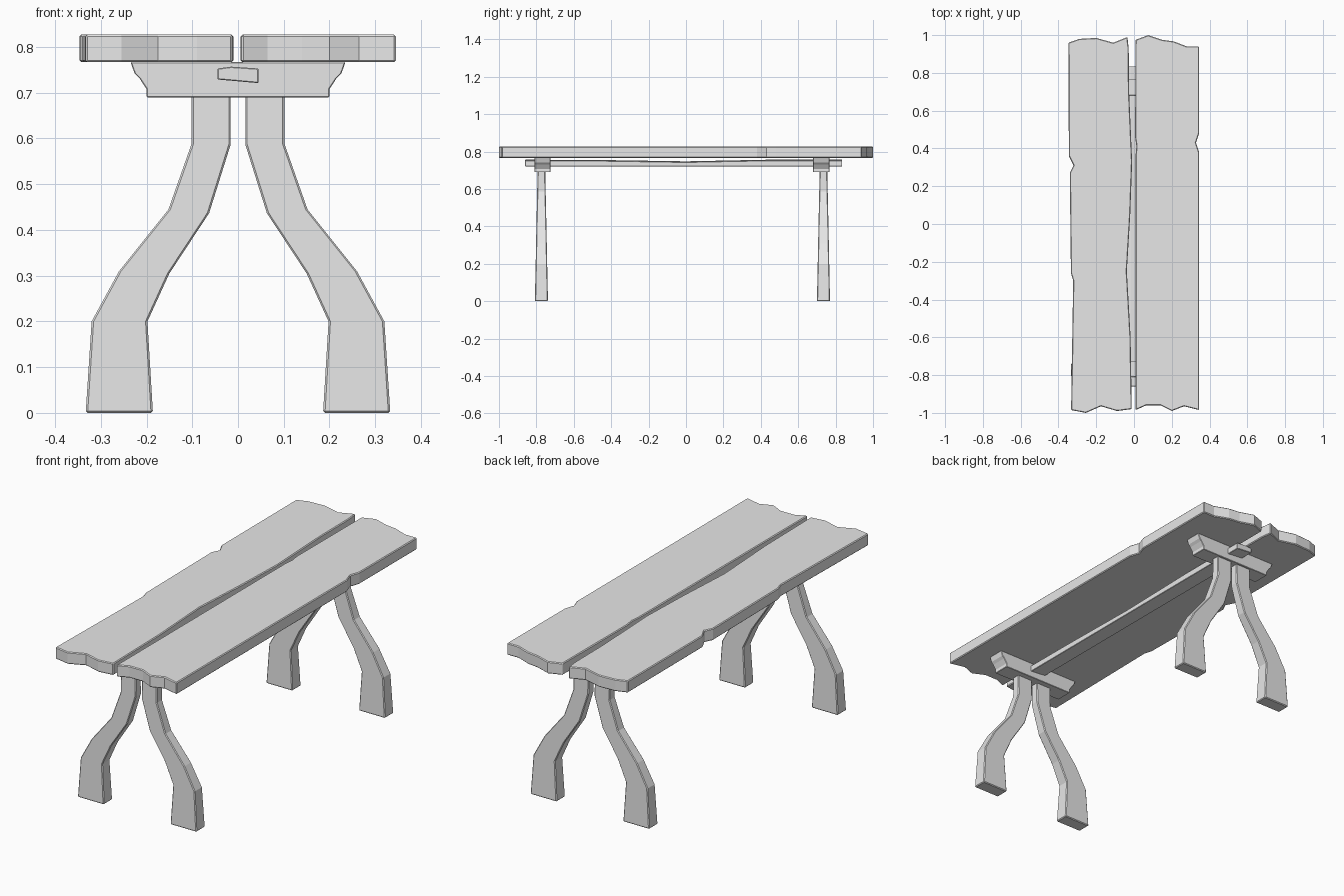
import bpy
import bmesh

cube = bpy.data.objects.get("Cube")
if cube:
    bpy.data.objects.remove(cube, do_unlink=True)

# One plain grey for the whole table
grey = bpy.data.materials.new("plain grey")
grey.use_nodes = True
colour = (0.8, 0.8, 0.8, 1)
grey.diffuse_color = colour
grey.node_tree.nodes["Principled BSDF"].inputs["Base Color"].default_value = colour


def loft(name, rings, bevel):
    """Skin a list of equal-length rings, cap both ends and soften the edges."""
    bm = bmesh.new()
    loops = [[bm.verts.new(co) for co in ring] for ring in rings]
    for lower, upper in zip(loops, loops[1:]):
        count = len(lower)
        for i in range(count):
            j = (i + 1) % count
            bm.faces.new((lower[i], lower[j], upper[j], upper[i]))
    bm.faces.new(loops[0][::-1])
    bm.faces.new(loops[-1])
    bmesh.ops.recalc_face_normals(bm, faces=bm.faces)
    mesh = bpy.data.meshes.new(name)
    bm.to_mesh(mesh)
    bm.free()
    mesh.materials.append(grey)
    obj = bpy.data.objects.new(name, mesh)
    bpy.context.collection.objects.link(obj)
    if bevel:
        mod = obj.modifiers.new("Soft edges", "BEVEL")
        mod.width = bevel
        mod.segments = 1
        mod.limit_method = "ANGLE"
        mod.angle_limit = 0.9
    return obj


# Tabletop planks: rough-edged outlines seen from above
right_outline = [
    (-.347, .96), (-.29, .98), (-.2, .985), (-.11, .96), (-.035, .99),
    (-.028, .93), (-.026, .7), (-.01, .33), (-.02, .05), (-.038, -.25),
    (-.018, -.6), (-.012, -.98), (-.09, -.99), (-.175, -.965),
    (-.255, -1), (-.333, -.985), (-.322, -.3), (-.334, -.26),
    (-.34, .27), (-.32, .31), (-.345, .36),
]
left_outline = [
    (.008, -.985), (.065, -.96), (.14, -.96), (.2, -.99), (.265, -.965),
    (.345, -.985), (.345, .38), (.328, .43), (.345, .48), (.345, .94),
    (.28, .94), (.21, .967), (.15, .975), (.075, 1), (.008, .975),
    (.006, .46), (.013, .41), (.008, .36),
]
for name, outline in (("right_plank", right_outline), ("left_plank", left_outline)):
    loft(name, [[(x, y, z) for x, y in outline] for z in (.767, .827)], .004)

# Crossbeam half profile (x, z) and leg stations (inner x, outer x, inner z, outer z)
beam_half = [(.2, .69), (.2, .708), (.215, .731), (.226, .742), (.235, .767)]
beam_profile = beam_half + [(-x, z) for x, z in reversed(beam_half)]
leg_stations = [
    (.186, .333, 0, 0), (.198, .32, .2, .2), (.15, .26, .305, .31),
    (.063, .152, .437, .445), (.016, .102, .587, .587), (.016, .102, .7, .7),
]


def leg_ring(side, y, station):
    """Rectangular section, thicker towards the floor."""
    inner, outer, z_in, z_out = station
    half = .035 - .021 * z_in
    return [(side * x, y + dy, z) for x, dy, z in (
        (inner, -half, z_in), (outer, -half, z_out),
        (outer, half, z_out), (inner, half, z_in))]


for end, y, beam_y in (("front", -.773, -.767), ("back", .735, .723)):
    loft(end + "_crossbeam",
         [[(x, beam_y + dy, z) for x, z in beam_profile] for dy in (-.043, .043)], .002)
    for side_name, side in (("left", 1), ("right", -1)):
        loft(f"{end}_{side_name}_leg",
             [leg_ring(side, y, s) for s in leg_stations], .004)

# Long stretcher through both crossbeams, its top dipping slightly in the middle
stretcher_profile = [(-.045, .729), (.045, .721), (.045, .753), (-.015, .757), (-.045, .753)]
stretcher_rings = []
for y, dip in ((-.86, 0), (-.45, .002), (0, .009), (.45, 0), (.835, 0)):
    stretcher_rings.append(
        [(x, y, z - (dip if z > .74 else 0)) for x, z in stretcher_profile])
loft("stretcher", stretcher_rings, .002)
